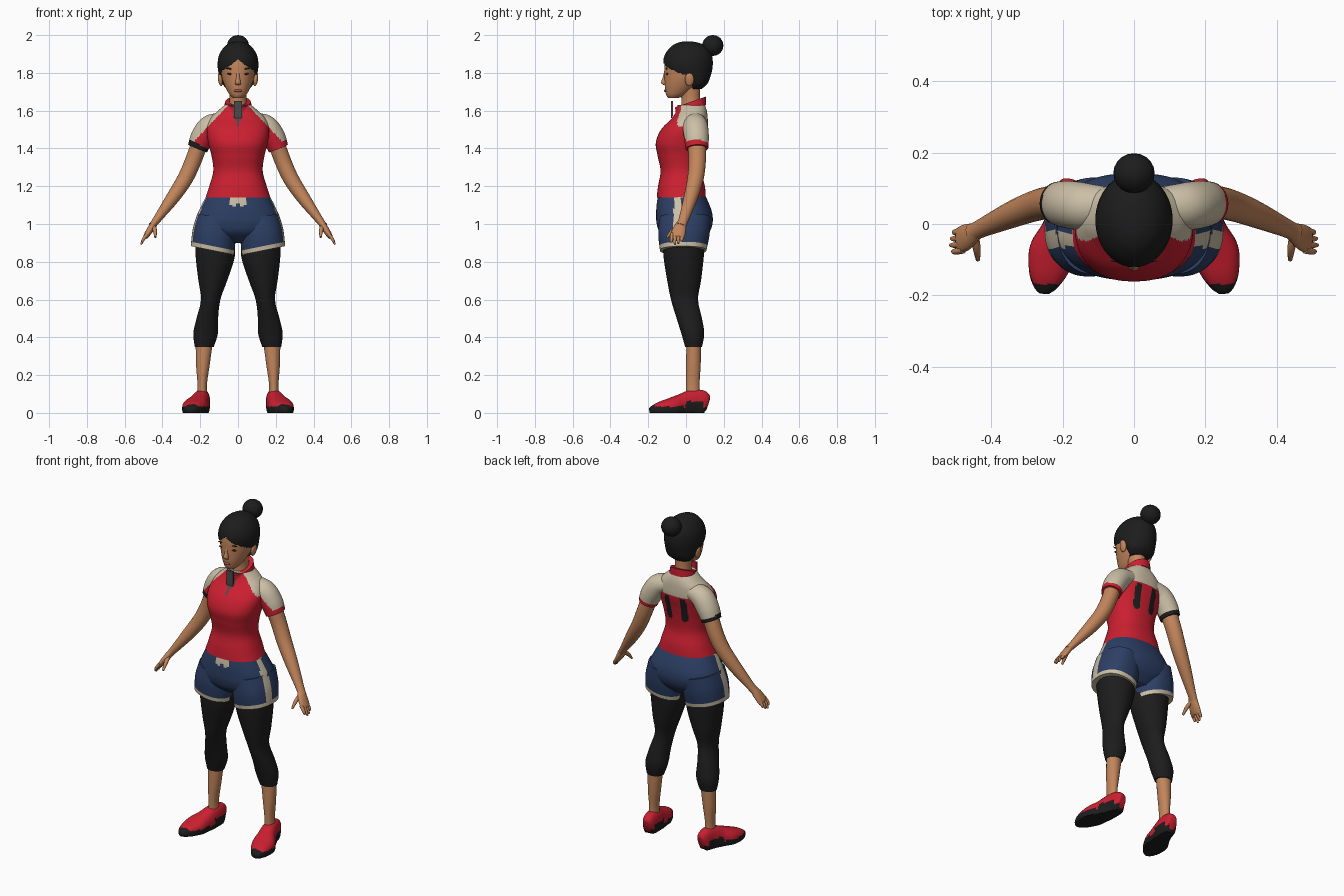
import bpy, bmesh, math
from mathutils import Vector

cube = bpy.data.objects.get("Cube")
if cube:
    bpy.data.objects.remove(cube, do_unlink=True)

COLOURS = {
    "red": (.60, .014, .03), "beige": (.60, .52, .38), "navy": (.026, .05, .13),
    "black": (.012, .012, .012), "skin": (.54, .235, .105), "grey": (.07, .07, .075),
    "lip": (.36, .11, .07), "dark_brown": (.06, .025, .015),
}
MATS = {}
for key, rgb in COLOURS.items():
    m = bpy.data.materials.new(key)
    m.use_nodes = True
    m.diffuse_color = (*rgb, 1)
    m.node_tree.nodes["Principled BSDF"].inputs["Base Color"].default_value = (*rgb, 1)
    MATS[key] = m


def finish(name, bm, paint):
    """Turn a bmesh into an object; paint is a colour or a rule on the face centre."""
    mesh = bpy.data.meshes.new(name)
    slots = []
    for f in bm.faces:
        key = paint(f.calc_center_median()) if callable(paint) else paint
        if key not in slots:
            slots.append(key)
        f.material_index = slots.index(key)
    bm.to_mesh(mesh)
    bm.free()
    for key in slots:
        mesh.materials.append(MATS[key])
    obj = bpy.data.objects.new(name, mesh)
    bpy.context.collection.objects.link(obj)
    bpy.ops.object.select_all(action="DESELECT")
    obj.select_set(True)
    bpy.context.view_layer.objects.active = obj
    bpy.ops.object.shade_smooth_by_angle(angle=math.radians(50))
    return obj


def smooth_rings(rings, steps):
    """Catmull-Rom interpolation between the key rings."""
    rings = [Vector(r) for r in rings]
    pts = [rings[0]] + rings + [rings[-1]]
    out = []
    for a, b, c, d in zip(pts, pts[1:], pts[2:], pts[3:]):
        for i in range(steps):
            t = i / steps
            out.append(b + (c - a) * (t / 2) + (a * 2 - b * 5 + c * 4 - d) * (t * t / 2)
                       + (b * 3 - a - c * 3 + d) * (t ** 3 / 2))
    return out + [rings[-1]]


def loft(name, rings, paint, n=20, steps=4, power=2, ref=None, warp=None, drop=None):
    """Skin rings (x, y, z, ru, rv): level ones, or square to the path if ref is given."""
    rings = smooth_rings(rings, steps)
    bm = bmesh.new()
    loops = []
    for i, r in enumerate(rings):
        u, v = Vector((1, 0, 0)), Vector((0, 1, 0))
        if ref:
            a, b = rings[max(i - 1, 0)], rings[min(i + 1, len(rings) - 1)]
            tangent = Vector(b[:3]) - Vector(a[:3])
            u = tangent.cross(Vector(ref)).normalized()
            v = u.cross(tangent).normalized()
        loop = []
        for k in range(n):
            ang = math.tau * (k + .5) / n
            c, s = math.cos(ang), math.sin(ang)
            c = math.copysign(abs(c) ** (2 / power), c) * r[3]
            s = math.copysign(abs(s) ** (2 / power), s) * r[4]
            co = Vector(r[:3]) + u * c + v * s
            loop.append(bm.verts.new(warp(co) if warp else co))
        loops.append(loop)
    for a, b in zip(loops, loops[1:]):
        for k in range(n):
            j = (k + 1) % n
            bm.faces.new((a[k], a[j], b[j], b[k]))
    bm.faces.new(loops[0])
    bm.faces.new(loops[-1])
    bmesh.ops.recalc_face_normals(bm, faces=bm.faces)
    if drop:
        bmesh.ops.delete(bm, context="FACES",
                         geom=[f for f in bm.faces if drop(f.calc_center_median())])
    return finish(name, bm, paint)


def box(z, x0, x1, y0, y1):
    return ((x0 + x1) / 2, (y0 + y1) / 2, z, abs(x1 - x0) / 2, (y1 - y0) / 2)


def mid(z, rx, y0, y1):
    return box(z, -rx, rx, y0, y1)


def ball(name, centre, radii, colour, tilt=0):
    bm = bmesh.new()
    bmesh.ops.create_uvsphere(bm, u_segments=20, v_segments=12, radius=1)
    obj = finish(name, bm, colour)
    obj.location, obj.scale, obj.rotation_euler = centre, radii, (0, tilt, 0)
    return obj


def plate(name, centre, size, colour):
    bm = bmesh.new()
    bmesh.ops.create_cube(bm, size=1)
    obj = finish(name, bm, colour)
    obj.location, obj.scale = centre, size


# Shirt: beige yoke, two back stripes, grey neck opening
def yoke_line(c):
    return c.z > 1.62 - 1.05 * (abs(c.x) - .06)


def shirt_paint(c):
    if c.y < 0:
        if abs(c.x) < (c.z - 1.52) * .4:
            return "grey"
        return "beige" if abs(c.x) > .05 and yoke_line(c) else "red"
    if math.hypot(abs(c.x) - .052, max(abs(c.z - 1.425) - .055, 0)) < .02:
        return "black"
    return "beige" if c.z > 1.51 else "red"


loft("shirt", [mid(1.14, .172, -.155, .105), mid(1.2, .152, -.148, .1),
               mid(1.28, .131, -.135, .082), mid(1.36, .14, -.15, .088),
               mid(1.43, .158, -.16, .1), mid(1.5, .165, -.132, .115),
               mid(1.56, .145, -.075, .115), mid(1.6, .105, -.05, .11),
               mid(1.63, .07, -.045, .1)], shirt_paint, n=128, steps=8, power=2.3)
loft("collar", [mid(1.6, .078, -.055, .105), mid(1.645, .068, -.058, .105)], "red", n=32,
     warp=lambda co: co + Vector((0, 0, .35 * (co.y - .02))))
plate("collar_tab_front", (0, -.077, 1.605), (.042, .006, .09), "grey")
plate("collar_tab_back", (0, -.071, 1.61), (.042, .006, .08), "red")

# Shorts: beige hems, side stripes and front patch
def shorts_paint(c):
    if abs(c.x) > .14 and -.065 < c.y < -.022:
        return "beige"
    hem = .86 + .2 * (abs(c.x) - .135) + .027
    patch = c.y < 0 and c.z > 1.095 + abs(abs(c.x) - .022) * .6 and abs(c.x) < .045
    return "beige" if patch or (c.z < hem and abs(c.x) > .01) else "navy"


loft("shorts_hips", [mid(1.155, .165, -.148, .1), mid(1.1, .193, -.156, .125),
                     mid(1.05, .216, -.158, .14), mid(1, .226, -.155, .14),
                     mid(.95, .19, -.135, .12), mid(.9, .09, -.07, .07)],
     shorts_paint, n=80, steps=6, power=2.3)


# Shoe colours: black sole, toe and heel mark
def shoe_paint(c):
    mark = c.z < .062 and 0 < c.y < .09
    return "black" if c.z < .034 or c.y < -.168 or mark else "red"


def flat_bottom(co):
    return Vector((co.x, co.y, max(co.z, 0)))


for side, s in (("left", 1), ("right", -1)):
    def at(x, *rest):
        return (x * s, *rest)

    def limb(z, x0, x1, y0, y1):
        return box(z, x0 * s, x1 * s, y0, y1)

    # Legs
    loft(side + "_shorts_leg", [limb(1.04, .01, .215, -.14, .13), limb(.95, .012, .24, -.147, .125),
                                limb(.86, .02, .25, -.138, .108)],
         shorts_paint, n=72, steps=12, power=2.3,
         warp=lambda co: co + Vector((0, 0, .2 * (abs(co.x) - .135))))
    loft(side + "_legging", [limb(.95, .02, .228, -.125, .1), limb(.83, .016, .225, -.12, .095),
                             limb(.7, .057, .21, -.1, .08), limb(.6, .093, .196, -.08, .064),
                             limb(.5, .105, .22, -.05, .085), limb(.42, .106, .237, -.025, .097),
                             limb(.35, .128, .229, -.005, .085)], "black", n=28)
    loft(side + "_shin", [limb(.38, .132, .225, .002, .082), limb(.25, .15, .222, 0, .078),
                          limb(.15, .164, .215, 0, .072), limb(.07, .16, .22, 0, .075)], "skin")
    loft(side + "_shoe", [at(.182, .115, .045, .022, .035), at(.185, .095, .05, .036, .066),
                          at(.192, .04, .05, .044, .073), at(.207, -.02, .035, .054, .066),
                          at(.228, -.08, .025, .066, .054), at(.243, -.14, .018, .052, .04),
                          at(.249, -.178, .014, .032, .024), at(.25, -.194, .012, .014, .012)],
         shoe_paint, n=40, steps=6, power=2.5, ref=(0, 0, 1), warp=flat_bottom)

    # Sleeve with a contrasting cuff
    def sleeve_paint(c):
        along = (abs(c.x) - .19) * .42 - (c.z - 1.46) * .91
        if along > .042:
            return "red" if s > 0 else "black"
        return "red" if c.y < .03 and not yoke_line(c) else "beige"

    loft(side + "_sleeve", [at(.08, .05, 1.54, .05, .055), at(.145, .05, 1.515, .063, .066),
                            at(.188, .055, 1.46, .062, .066), at(.214, .058, 1.4, .054, .06)],
         sleeve_paint, n=56, steps=10, ref=(0, 1, 0))

    # Arm, hand and fingers
    loft(side + "_arm", [at(.195, .055, 1.45, .045, .05), at(.235, .06, 1.34, .044, .046),
                         at(.28, .05, 1.24, .042, .043), at(.345, .025, 1.14, .036, .037),
                         at(.432, -.014, 1.02, .021, .026), at(.455, -.027, .99, .019, .028)],
         "skin", ref=(0, 1, 0))
    loft(side + "_palm", [at(.44, -.02, 1.01, .018, .024), at(.465, -.035, .97, .018, .036),
                          at(.487, -.045, .935, .014, .037), at(.49, -.046, .93, .008, .03)],
         "skin", n=16, ref=(0, 1, 0))
    for i, finger in enumerate(("index", "middle", "ring", "little")):
        y, reach = -.073 + i * .018, .012 * abs(i - 1.3)
        loft(f"{side}_{finger}_finger",
             [at(.478, y, .95, .01, .01), at(.5, y - .004, .92, .009, .009),
              at(.515 - reach / 2, y - .004, .888 + reach, .005, .005)],
             "skin", n=10, steps=3, ref=(0, 1, 0))
    loft(side + "_thumb", [at(.446, -.035, .99, .012, .012), at(.44, -.07, .965, .011, .011),
                           at(.437, -.1, .93, .006, .006)], "skin", n=10, ref=(1, 0, 0))

    # Face features in pairs
    ball(side + "_ear", at(.094, .018, 1.765), (.012, .024, .036), "skin", s * .15)
    ball(side + "_eye", at(.04, -.1, 1.794), (.019, .006, .005), "dark_brown", s * -.1)
    ball(side + "_brow", at(.042, -.103, 1.822), (.023, .004, .0035), "dark_brown", s * -.1)

# Neck and head
loft("neck", [mid(1.6, .052, -.03, .085), mid(1.66, .045, -.025, .075),
              mid(1.74, .048, -.04, .075)], "skin")
loft("head", [mid(1.667, .026, -.095, -.04), mid(1.685, .045, -.106, .005),
              mid(1.72, .065, -.112, .05), mid(1.76, .081, -.114, .09),
              mid(1.8, .09, -.115, .115), mid(1.85, .096, -.113, .125),
              mid(1.9, .085, -.1, .115), mid(1.94, .05, -.06, .08)], "skin", n=32)
loft("nose", [(0, -.108, 1.815, .008, .006), (0, -.113, 1.78, .009, .009),
              (0, -.116, 1.748, .015, .016), (0, -.11, 1.735, .014, .008)], "skin", n=12)
ball("lips", (0, -.107, 1.706), (.022, .009, .008), "lip")

# Swept-back hair, trimmed along the hairline, and a bun
def below_hairline(c):
    if c.y > .035:
        return False
    if c.y > -.05:
        return c.z < 1.79 - .3 * min(c.y, 0)
    return c.z < max(1.872 - .75 * abs(c.x), 1.8)


loft("hair", [mid(1.715, .058, .0, .083), mid(1.745, .085, -.02, .115),
              mid(1.8, .103, -.1, .135), mid(1.85, .108, -.121, .142),
              mid(1.9, .098, -.11, .135), mid(1.94, .07, -.078, .105),
              mid(1.96, .038, -.042, .065), mid(1.967, .008, -.005, .02)],
     "black", n=72, steps=7, drop=below_hairline)
ball("hair_bun", (0, .142, 1.945), (.058, .056, .055), "black")
